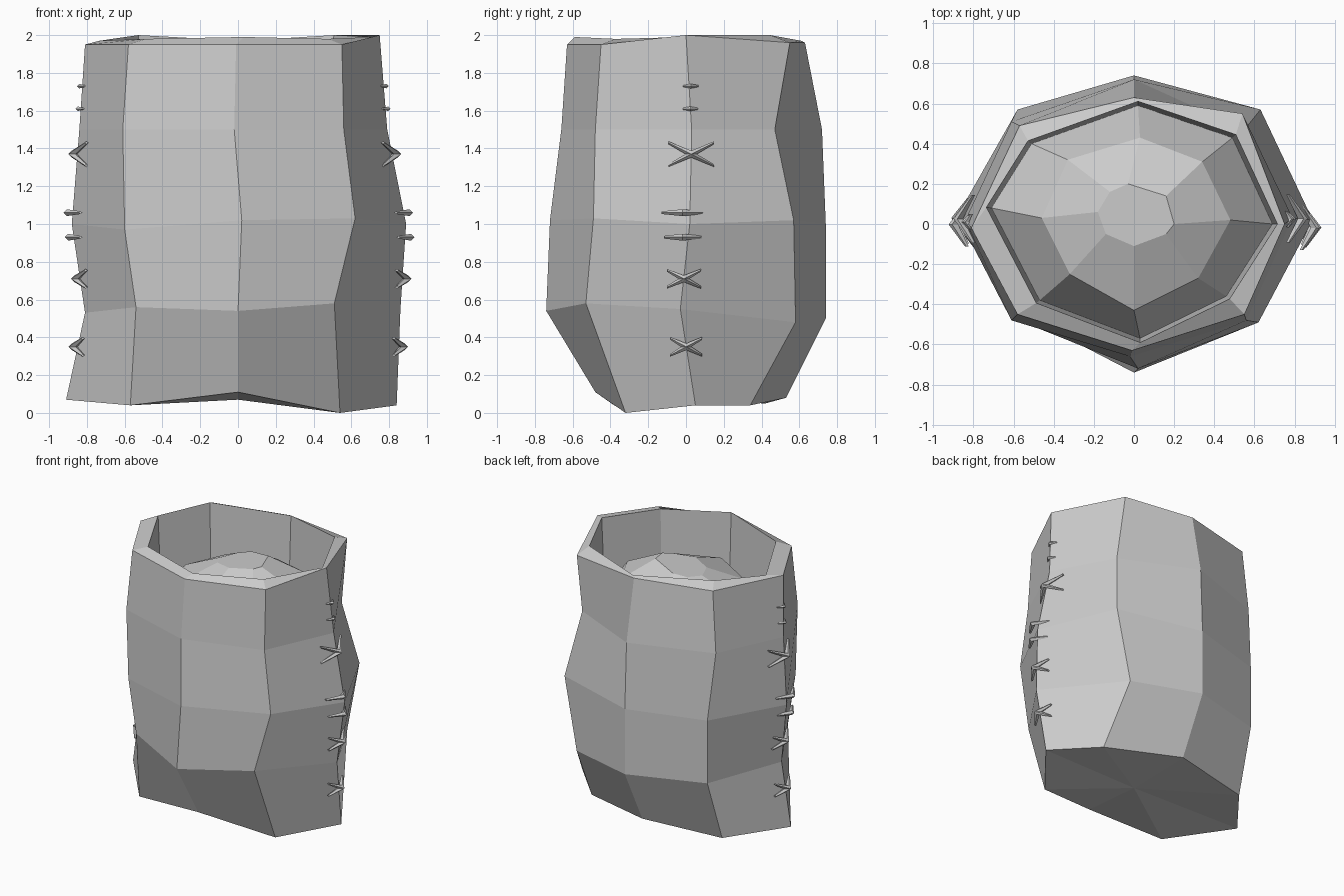
import bpy
import bmesh
from mathutils import Vector

# Remove the default object
cube = bpy.data.objects.get("Cube")
if cube:
    bpy.data.objects.remove(cube, do_unlink=True)

# Single grey material
grey = bpy.data.materials.new("plain grey")
grey.use_nodes = True
GREY = (0.6, 0.6, 0.6, 1.0)
grey.diffuse_color = GREY
grey.node_tree.nodes["Principled BSDF"].inputs["Base Color"].default_value = GREY


def finish(bm, name):
    """Turn a bmesh into a flat-shaded object."""
    bmesh.ops.recalc_face_normals(bm, faces=bm.faces)
    mesh = bpy.data.meshes.new(name)
    bm.to_mesh(mesh)
    bm.free()
    mesh.materials.append(grey)
    obj = bpy.data.objects.new(name, mesh)
    bpy.context.collection.objects.link(obj)
    return obj


def add_ring(bm, outline, heights):
    """Add one loop of vertices; heights is a number or one value per corner."""
    if not isinstance(heights, list):
        heights = [heights] * len(outline)
    return [bm.verts.new((x, y, z)) for (x, y), z in zip(outline, heights)]


def bridge(bm, lower, upper):
    n = len(lower)
    for i in range(n):
        j = (i + 1) % n
        bm.faces.new((lower[i], lower[j], upper[j], upper[i]))


def fan(bm, ring, centre):
    tip = bm.verts.new(centre)
    for i, v in enumerate(ring):
        bm.faces.new((v, ring[(i + 1) % len(ring)], tip))


# Sack outlines, counter-clockwise from the +x seam
base = [(.84, .05), (.56, .34), (0, .53), (-.6, .42),
        (-.91, .03), (-.57, -.38), (0, -.48), (.54, -.32)]
low = [(.86, -.03), (.52, .58), (0, .74), (-.58, .57),
       (-.81, 0), (-.54, -.46), (0, -.74), (.51, -.53)]
belly = [(.89, .02), (.63, .57), (0, .74), (-.58, .57),
         (-.88, .04), (-.6, -.47), (.02, -.72), (.62, -.49)]
chest = [(.79, .03), (.55, .47), (0, .72), (-.61, .51),
         (-.84, .02), (-.61, -.48), (-.02, -.66), (.56, -.48)]
rim = [(.75, 0), (.54, .55), (0, .63), (-.57, .49),
       (-.81, -.02), (-.58, -.45), (-.01, -.63), (.55, -.45)]
well = [(.69, 0), (.49, .43), (.02, .59), (-.51, .4),
        (-.71, .08), (-.47, -.38), (.03, -.57), (.46, -.36)]
mouth = [(x * 1.035, y * 1.035) for x, y in well]

# Sack body: closed bottom, bulging walls, thick rim and inner wall
bm = bmesh.new()
rings = [
    add_ring(bm, base, [.04, .04, .08, .05, .07, .04, .11, 0]),
    add_ring(bm, low, [.55, .48, .5, .52, .53, .56, .54, .58]),
    add_ring(bm, belly, [1, 1.02, 1, 1, 1, .97, 1.02, 1.03]),
    add_ring(bm, chest, 1.5),
    add_ring(bm, rim, [2, 1.96, 1.96, 1.96, 1.95, 1.95, 1.95, 1.95]),
    add_ring(bm, mouth, [1.99, 2, 1.97, 2, 1.97, 1.98, 1.99, 1.98]),
    add_ring(bm, well, 1.45),
]
for lower, upper in zip(rings, rings[1:]):
    bridge(bm, lower, upper)
fan(bm, rings[0], (0, 0, .07))
finish(bm, "sack")

# Lumpy mound of contents
crown = [(.2, 0), (.16, .14), (-.03, .2), (-.12, .16),
         (-.18, .06), (-.14, -.05), (0, -.11), (.16, -.05)]
shoulder = [(.48, .02), (.34, .31), (.03, .43), (-.33, .32),
            (-.46, .03), (-.32, -.25), (0, -.43), (.32, -.27)]
bm = bmesh.new()
edge = add_ring(bm, well, 1.45)
middle = add_ring(bm, shoulder, [1.73, 1.74, 1.71, 1.69, 1.69, 1.7, 1.71, 1.72])
top = add_ring(bm, crown, [1.86, 1.88, 1.84, 1.82, 1.81, 1.82, 1.84, 1.85])
bridge(bm, edge, middle)
bridge(bm, middle, top)
bm.faces.new(top)
finish(bm, "contents")


def seam_point(corner, z):
    """Point on a vertical seam at a given height."""
    path = [ring[corner] for ring in seam_rings]
    for a, b in zip(path, path[1:]):
        if z <= b.z:
            return a.lerp(b, (z - a.z) / (b.z - a.z))
    return path[-1]


heights = [.05, .54, 1, 1.5, 1.97]
seam_rings = [[Vector((x, y, z)) for x, y in outline]
              for outline, z in zip((base, low, belly, chest, rim), heights)]


def add_stitch(bm, centre, side, half, rise, thick):
    """A tapered thread bent over the seam, rising by `rise` at one end."""
    sections = []
    for t in (-1, 0, 1):
        mid = t == 0
        out = .03 if mid else -half * .6 + .025
        size = thick if mid else thick * .4
        p = centre + Vector((side * out, t * half, t * rise))
        corners = ((size, 0), (0, size), (-size * 1.6, 0), (0, -size))
        sections.append([bm.verts.new(p + Vector((side * dx, 0, dz)))
                         for dx, dz in corners])
    bridge(bm, sections[0], sections[1])
    bridge(bm, sections[1], sections[2])
    bm.faces.new(sections[0])
    bm.faces.new(sections[2])


# Stitches on both side seams: height, shift, half width, rise (crossed if non-zero)
STITCHES = [(1.73, .01, .04, 0), (1.61, 0, .04, 0), (1.37, 0, .12, .06),
            (1.06, -.04, .11, 0), (.93, -.03, .1, 0),
            (.71, 0, .09, .045), (.35, 0, .085, .045)]
for name, side, corner in (("left_stitches", 1, 0), ("right_stitches", -1, 4)):
    bm = bmesh.new()
    for z, shift, half, rise in STITCHES:
        small = half < .05
        centre = seam_point(corner, z) + Vector((-side * .015 * small, shift, 0))
        thick = .012 if small else .018
        for slope in ((rise, -rise) if rise else (0,)):
            add_stitch(bm, centre, side, half, slope, thick)
    finish(bm, name)
